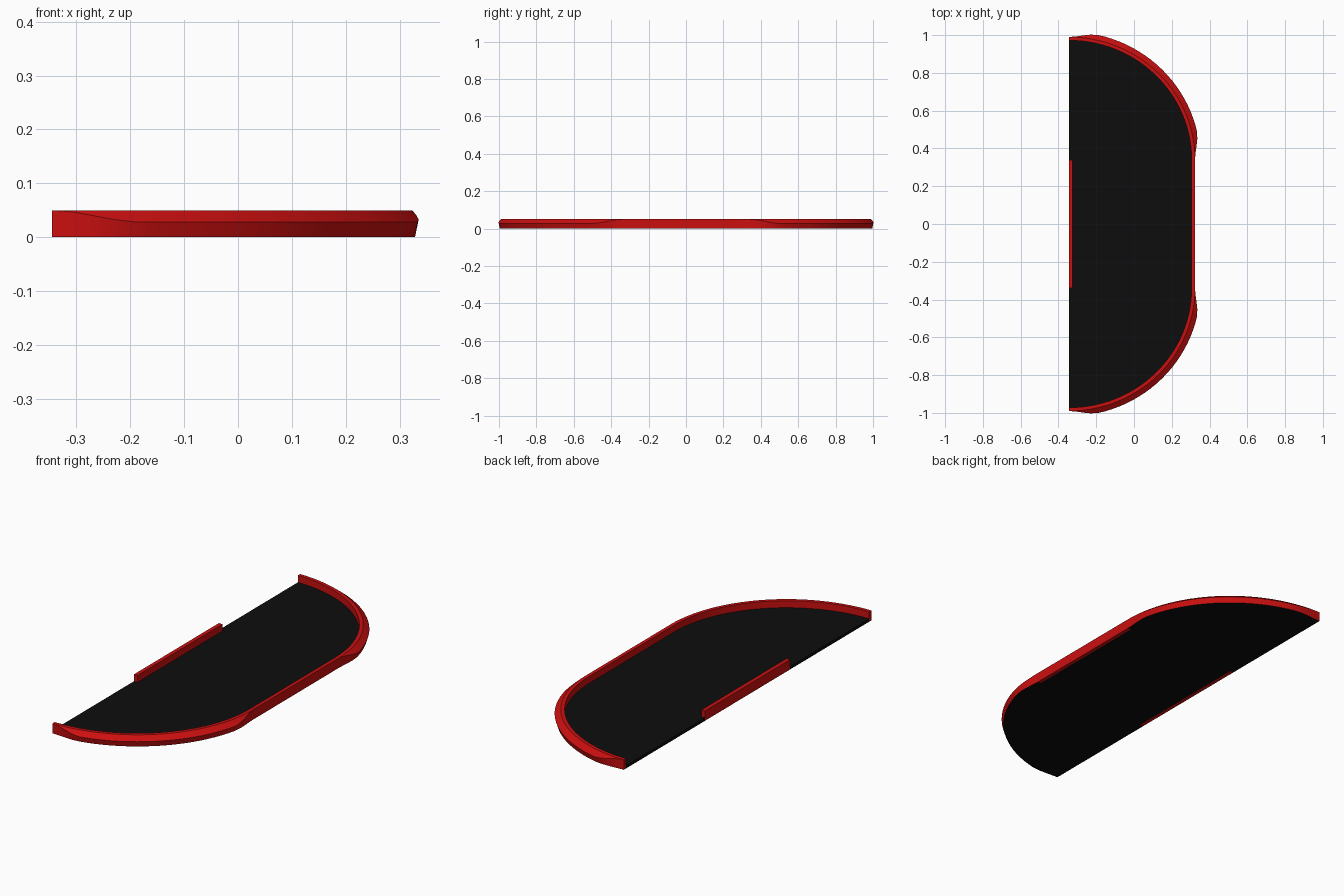
import bpy, bmesh
from math import sin, cos, pi

if "Cube" in bpy.data.objects:
    bpy.data.objects.remove(bpy.data.objects["Cube"])

BACK, HALF, TOP, FLOOR = -0.345, 0.34, 0.05, 0.015
RX, RY, STEPS, WALL = 0.65, 0.632, 28, 0.018


def material(name, color):
    m = bpy.data.materials.new(name)
    m.use_nodes = True
    m.diffuse_color = color
    m.node_tree.nodes["Principled BSDF"].inputs["Base Color"].default_value = color
    return m


red = material("red", (0.6, 0.005, 0.005, 1))
black = material("black", (0.004, 0.004, 0.004, 1))


def make_object(name, bm, *mats):
    bmesh.ops.recalc_face_normals(bm, faces=bm.faces)
    mesh = bpy.data.meshes.new(name)
    bm.to_mesh(mesh)
    bm.free()
    for m in mats:
        mesh.materials.append(m)
    obj = bpy.data.objects.new(name, mesh)
    bpy.context.collection.objects.link(obj)
    return obj


def prism(name, outline, height, mat):
    bm = bmesh.new()
    face = bm.faces.new([bm.verts.new((x, y, 0)) for x, y in outline])
    new = bmesh.ops.extrude_face_region(bm, geom=[face])["geom"]
    bmesh.ops.translate(bm, vec=(0, 0, height),
                        verts=[v for v in new if isinstance(v, bmesh.types.BMVert)])
    return make_object(name, bm, mat)


def edge_point(side, a, offset=0):
    return (BACK + (RX + offset) * cos(a), side * (HALF + (RY + offset) * sin(a)))


# Path round the rim: front corner, then back corner
quarter = [i / STEPS * pi / 2 for i in range(STEPS + 1)]
path = [(-1, a) for a in reversed(quarter)] + [(1, a) for a in quarter]

# Floor plate, notched where the back lip stands
lip_x = BACK + 0.02
outline = [edge_point(s, a) for s, a in path]
outline += [(BACK, HALF), (lip_x, HALF), (lip_x, -HALF), (BACK, -HALF)]
prism("floor_plate", outline, FLOOR, black)

# Back lip
prism("back_lip", [(BACK, -HALF), (lip_x, -HALF), (lip_x, HALF), (BACK, HALF)], TOP, red)

# Rim: plain wall on the straight, flared and bevelled round the corners
bm = bmesh.new()
rings = []
for side, a in path:
    t = min(1, min(a, pi / 2 - a) / 0.24)
    flare = t * t * (3 - 2 * t)
    section = [(0, 0), (0, TOP), (WALL, TOP),
               (WALL + 0.028 * flare, TOP - 0.022 * flare),
               (WALL + 0.019 * flare, 0)]
    rings.append([bm.verts.new((*edge_point(side, a, d), z)) for d, z in section])
for i, (r, s) in enumerate(zip(rings, rings[1:])):
    for k in range(len(r)):
        n = (k + 1) % len(r)
        f = bm.faces.new((r[k], r[n], s[n], s[k]))
        # Underside of the curved corners is black
        if k == len(r) - 1 and i != STEPS:
            f.material_index = 1
bm.faces.new(rings[0])
bm.faces.new(rings[-1])
bmesh.ops.remove_doubles(bm, verts=bm.verts, dist=0.00001)
rim = make_object("rim", bm, red, black)

bpy.ops.object.select_all(action="DESELECT")
rim.select_set(True)
bpy.context.view_layer.objects.active = rim
bpy.ops.object.shade_smooth_by_angle(angle=pi / 7)
